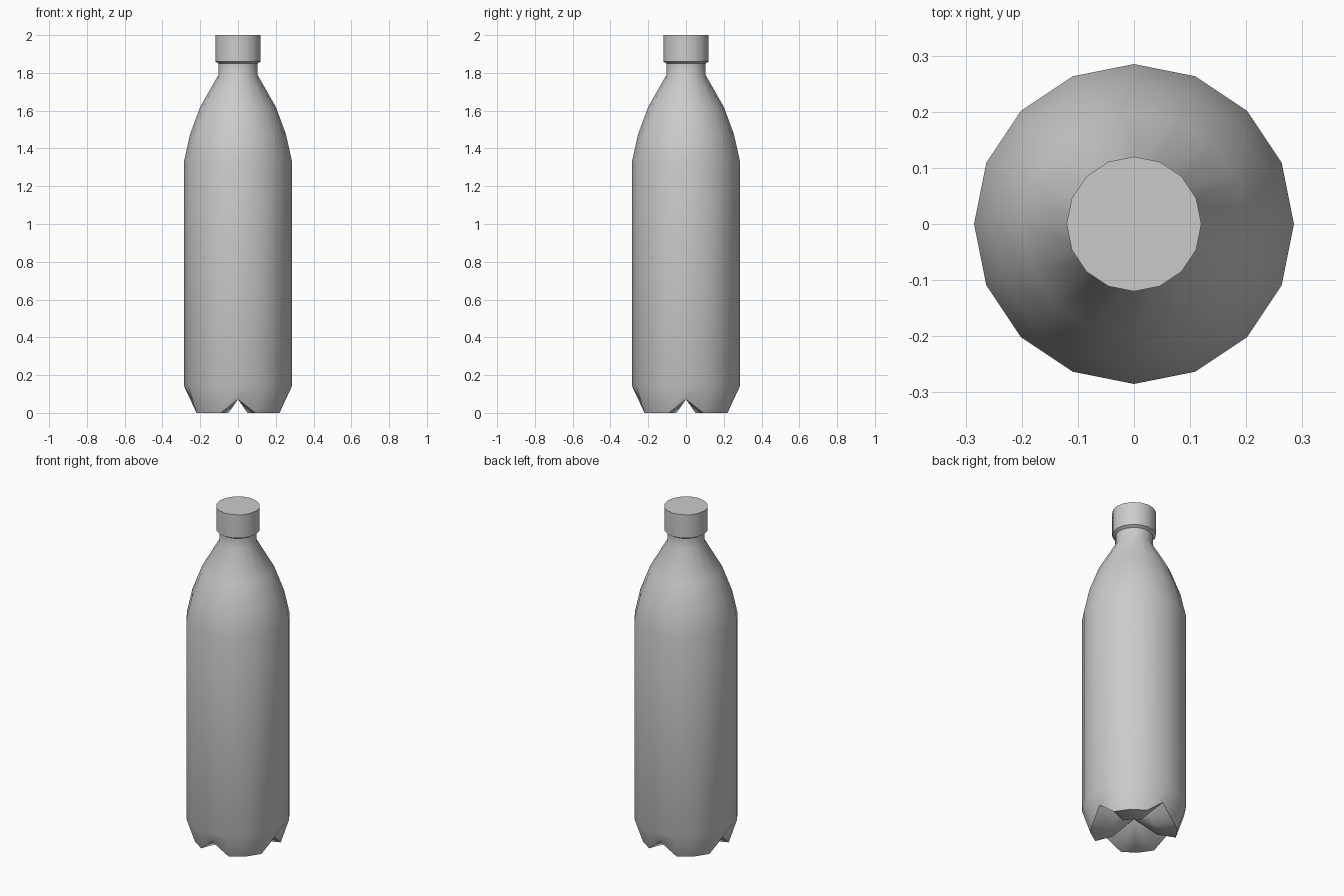
import bpy, bmesh, math

if "Cube" in bpy.data.objects:
    bpy.data.objects.remove(bpy.data.objects["Cube"])

SIDES = 16


def point(i, r, z):
    a = 2 * math.pi * i / SIDES
    return (r * math.cos(a), r * math.sin(a), z)


def loft(name, rings, bottom_centre=None, cap_top=False, angle=50):
    """Skin a stack of rings; each ring is a function i -> (radius, height)."""
    bm = bmesh.new()
    loops = [[bm.verts.new(point(i, *ring(i))) for i in range(SIDES)] for ring in rings]
    for low, high in zip(loops, loops[1:]):
        for i in range(SIDES):
            j = (i + 1) % SIDES
            bm.faces.new((low[i], low[j], high[j], high[i]))
    if bottom_centre is not None:
        c = bm.verts.new((0, 0, bottom_centre))
        for i in range(SIDES):
            bm.faces.new((c, loops[0][(i + 1) % SIDES], loops[0][i]))
    if cap_top:
        bm.faces.new(loops[-1])
    mesh = bpy.data.meshes.new(name)
    bm.to_mesh(mesh)
    bm.free()
    obj = bpy.data.objects.new(name, mesh)
    bpy.context.collection.objects.link(obj)
    bpy.ops.object.select_all(action='DESELECT')
    obj.select_set(True)
    bpy.context.view_layer.objects.active = obj
    bpy.ops.object.shade_smooth_by_angle(angle=math.radians(angle))
    return obj


def ring(r, z):
    return lambda i: (r, z)


def foot_ring(foot, groove):
    # every fourth spoke is a raised groove between the four feet
    return lambda i: groove if i % 4 == 0 else foot


# Bottle body: four-footed base, straight wall, shoulder and neck
loft("bottle_body", [
    foot_ring((0.13, 0.0), (0.10, 0.072)),
    foot_ring((0.238, 0.0), (0.243, 0.072)),
    ring(0.285, 0.14),
    ring(0.285, 1.335),
    ring(0.254, 1.475),
    ring(0.20, 1.62),
    ring(0.103, 1.79),
    ring(0.103, 1.85),
], bottom_centre=0.075)

# Screw cap with a small ledge under it
loft("cap", [
    ring(0.103, 1.85),
    ring(0.12, 1.86),
    ring(0.12, 2.0),
], cap_top=True, angle=35)
